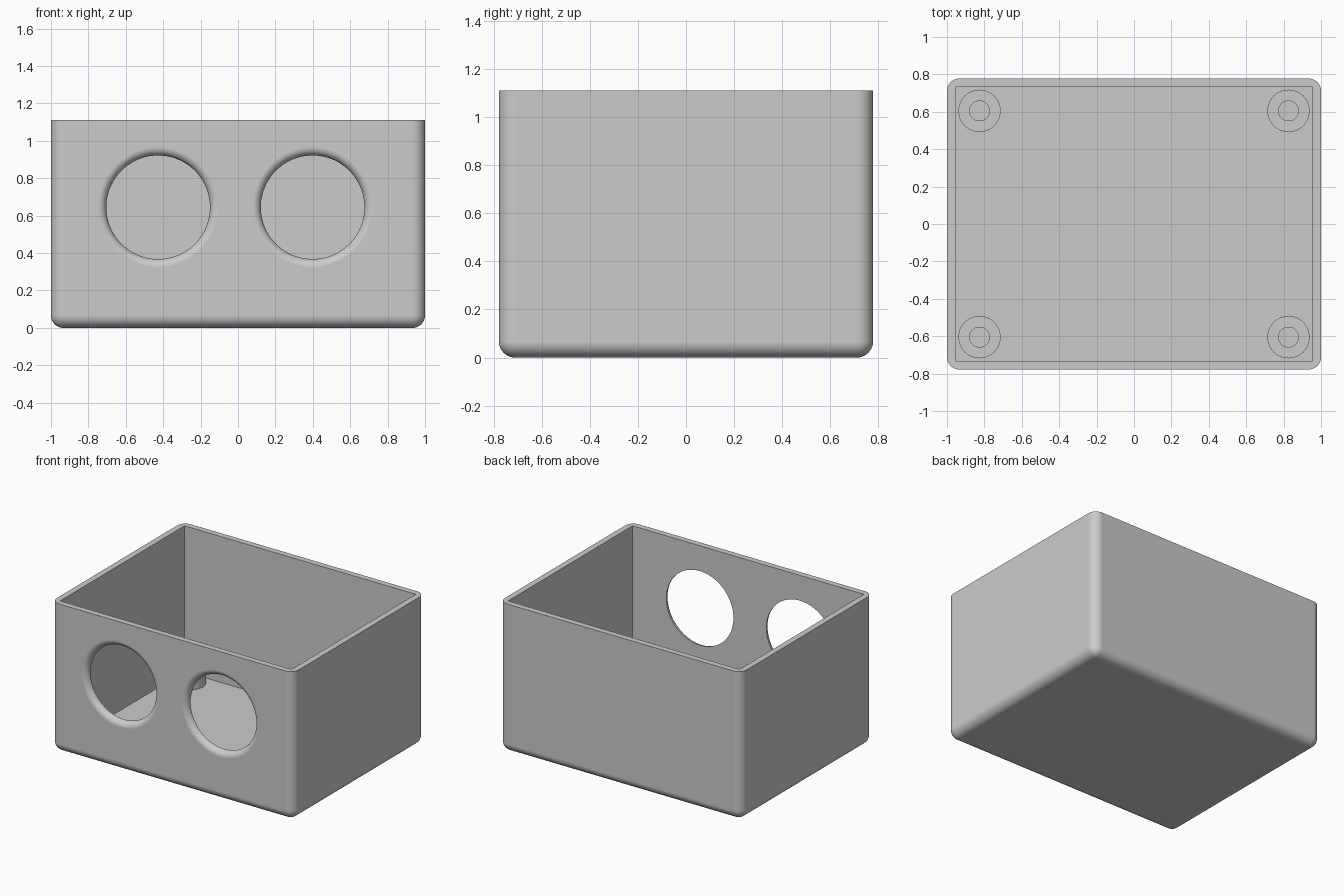
import bpy, bmesh, math
from mathutils import Matrix, Vector

cube = bpy.data.objects.get("Cube")
if cube:
    bpy.data.objects.remove(cube, do_unlink=True)

W, D, H = 1.0, 0.778, 1.111      # half width, half depth, height
WALL, FLOOR, ROUND = 0.0445, 0.022, 0.067

grey = bpy.data.materials.new("light grey plastic")
grey.use_nodes = True
colour = (0.6, 0.6, 0.6, 1)
grey.diffuse_color = colour
grey.node_tree.nodes["Principled BSDF"].inputs["Base Color"].default_value = colour


def finish(name, bm):
    bmesh.ops.recalc_face_normals(bm, faces=bm.faces)
    mesh = bpy.data.meshes.new(name)
    bm.to_mesh(mesh)
    bm.free()
    mesh.materials.append(grey)
    obj = bpy.data.objects.new(name, mesh)
    bpy.context.collection.objects.link(obj)
    return obj


def box(bm, x, y, z0, z1):
    bmesh.ops.create_cube(bm, size=1, matrix=Matrix.Translation((0, 0, (z0 + z1) / 2))
                          @ Matrix.Diagonal((2 * x, 2 * y, z1 - z0, 1)))


def lathe(name, profile, steps, closed=False):
    """Revolve (radius, height) points around z."""
    bm = bmesh.new()
    verts = [bm.verts.new((r, 0, z)) for r, z in profile]
    pairs = list(zip(verts, verts[1:])) + ([(verts[-1], verts[0])] if closed else [])
    edges = [bm.edges.new(p) for p in pairs]
    bmesh.ops.spin(bm, geom=verts + edges, cent=(0, 0, 0), axis=(0, 0, 1),
                   angle=math.tau, steps=steps, use_duplicate=False)
    bmesh.ops.remove_doubles(bm, verts=bm.verts, dist=1e-5)
    return finish(name, bm)


def smooth(obj):
    bpy.ops.object.select_all(action='DESELECT')
    obj.select_set(True)
    bpy.context.view_layer.objects.active = obj
    bpy.ops.object.shade_smooth_by_angle(angle=math.radians(30))


# Rounded outer shell with a flat, sharp top rim
bm = bmesh.new()
box(bm, W, D, 0, H)
rounded = [e for e in bm.edges if min(v.co.z for v in e.verts) < H / 2]
bmesh.ops.bevel(bm, geom=rounded, offset=ROUND, segments=10, profile=0.5, affect='EDGES')
body = finish("box_body", bm)

# Square-cornered cavity
bm = bmesh.new()
box(bm, W - WALL, D - WALL, FLOOR, H + 0.2)
cutters = [finish("cavity_cutter", bm)]

# Two round front openings, flaring outward through the wall thickness
R = 0.277
arc = [(R + WALL * (1 - math.cos(a)), D - WALL + WALL * math.sin(a))
       for a in [math.pi / 2 * i / 10 for i in range(11)]]
flare = [(0, D - 0.15), (R, D - 0.15)] + arc + [(R + WALL, D + 0.1), (0, D + 0.1)]
for x in (-0.427, 0.399):
    cutter = lathe("opening_cutter", flare, 96)
    cutter.data.transform(Matrix.Translation((x, 0, 0.645))
                          @ Matrix.Rotation(math.pi / 2, 4, 'X'))
    cutters.append(cutter)

for cutter in cutters:
    mod = body.modifiers.new("cut", 'BOOLEAN')
    mod.operation, mod.solver, mod.object = 'DIFFERENCE', 'EXACT', cutter

bpy.context.view_layer.update()
graph = bpy.context.evaluated_depsgraph_get()
cut_mesh = bpy.data.meshes.new_from_object(body.evaluated_get(graph))
body.modifiers.clear()
body.data = cut_mesh
for cutter in cutters:
    bpy.data.objects.remove(cutter, do_unlink=True)
smooth(body)
weighted = body.modifiers.new("even_shading", 'WEIGHTED_NORMAL')
weighted.keep_sharp = True

# Hollow screw posts in the four floor corners
low, top = FLOOR - 0.005, 0.155
ring = [(0.053, low), (0.113, low), (0.113, top), (0.053, top)]
for side, sx in (("right", -1), ("left", 1)):
    for end, sy in (("front", -1), ("back", 1)):
        post = lathe(f"{end}_{side}_screw_post", ring, 48, closed=True)
        post.location = Vector((0.826 * sx, 0.605 * sy, 0))
        smooth(post)
